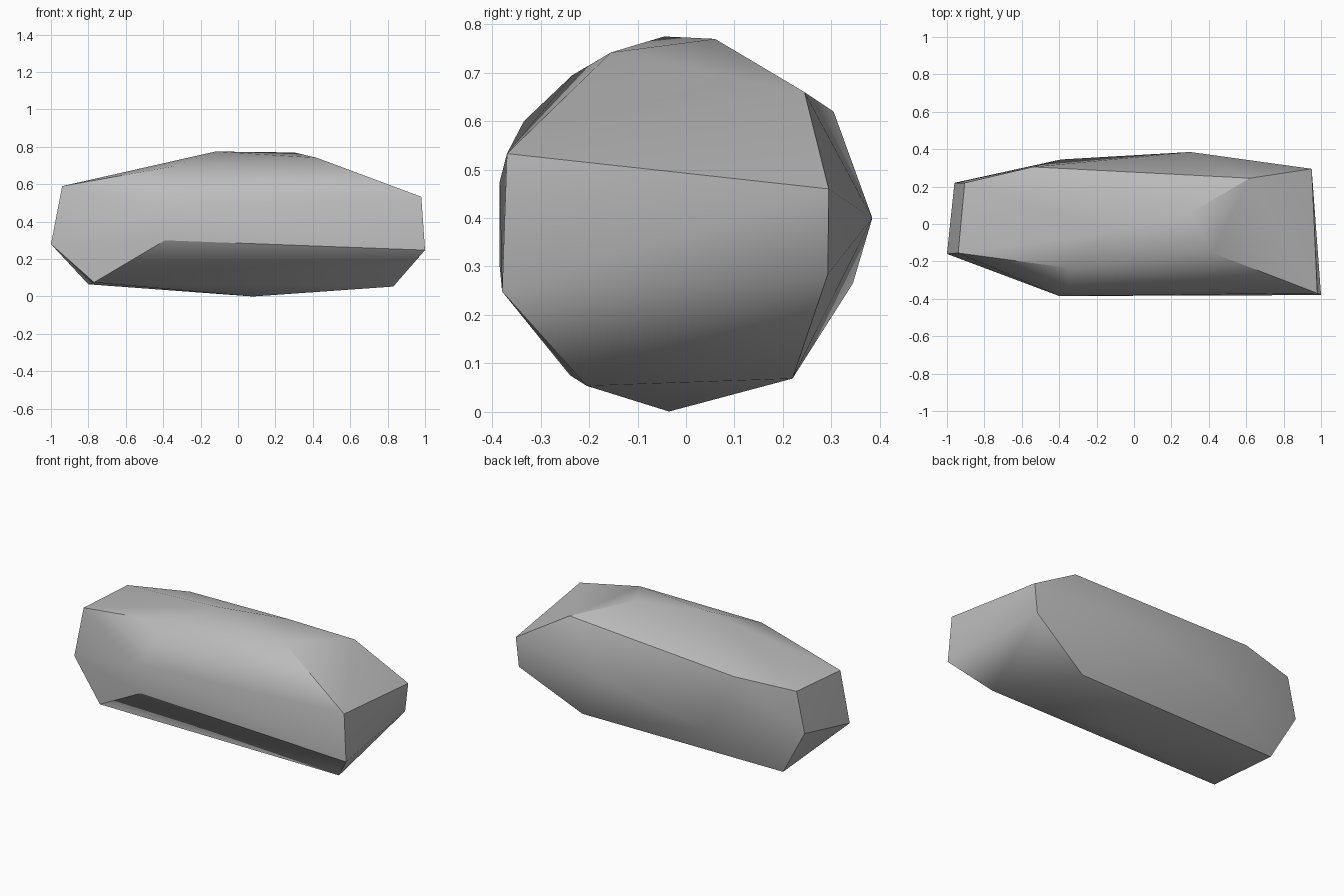
import bpy
import bmesh
import math

default_cube = bpy.data.objects.get("Cube")
if default_cube:
    bpy.data.objects.remove(default_cube, do_unlink=True)

# Grey stone material
stone = bpy.data.materials.new("grey stone")
stone.use_nodes = True
grey = (0.5, 0.5, 0.5, 1)
stone.diffuse_color = grey
stone.node_tree.nodes["Principled BSDF"].inputs["Base Color"].default_value = grey

# Corners of the boulder, grouped by region
top_ridge = [(-.12, -.045, .775), (.3, .06, .77), (.42, -.155, .742),
             (-.35, -.235, .695), (.62, .245, .66), (-.54, .305, .62)]
left_end = [(.98, -.37, .533), (1, -.38, .248), (.95, .295, .46), (.93, .293, .283)]
right_end = [(-1, -.16, .28), (-.94, -.155, .59), (-.905, .22, .595), (-.96, .22, .35)]
back_bulge = [(.3, .385, .4), (-.39, .345, .265)]
front_bulge = [(-.39, -.385, .3), (-.4, -.385, .475), (-.35, -.335, .6)]
underside = [(.55, .22, .068), (-.8, .2, .065), (.08, -.035, 0),
             (.83, -.205, .053), (-.77, -.24, .075)]

# Wrap the corners in a convex faceted skin
bm = bmesh.new()
for corner in top_ridge + left_end + right_end + back_bulge + front_bulge + underside:
    bm.verts.new(corner)
bmesh.ops.convex_hull(bm, input=bm.verts[:])
bmesh.ops.recalc_face_normals(bm, faces=bm.faces[:])
mesh = bpy.data.meshes.new("boulder")
bm.to_mesh(mesh)
bm.free()
mesh.materials.append(stone)
boulder = bpy.data.objects.new("boulder", mesh)
bpy.context.collection.objects.link(boulder)

# Soft shading across gentle edges, crisp at the strong ones
bpy.ops.object.select_all(action="DESELECT")
boulder.select_set(True)
bpy.context.view_layer.objects.active = boulder
bpy.ops.object.shade_smooth_by_angle(angle=math.radians(30))
